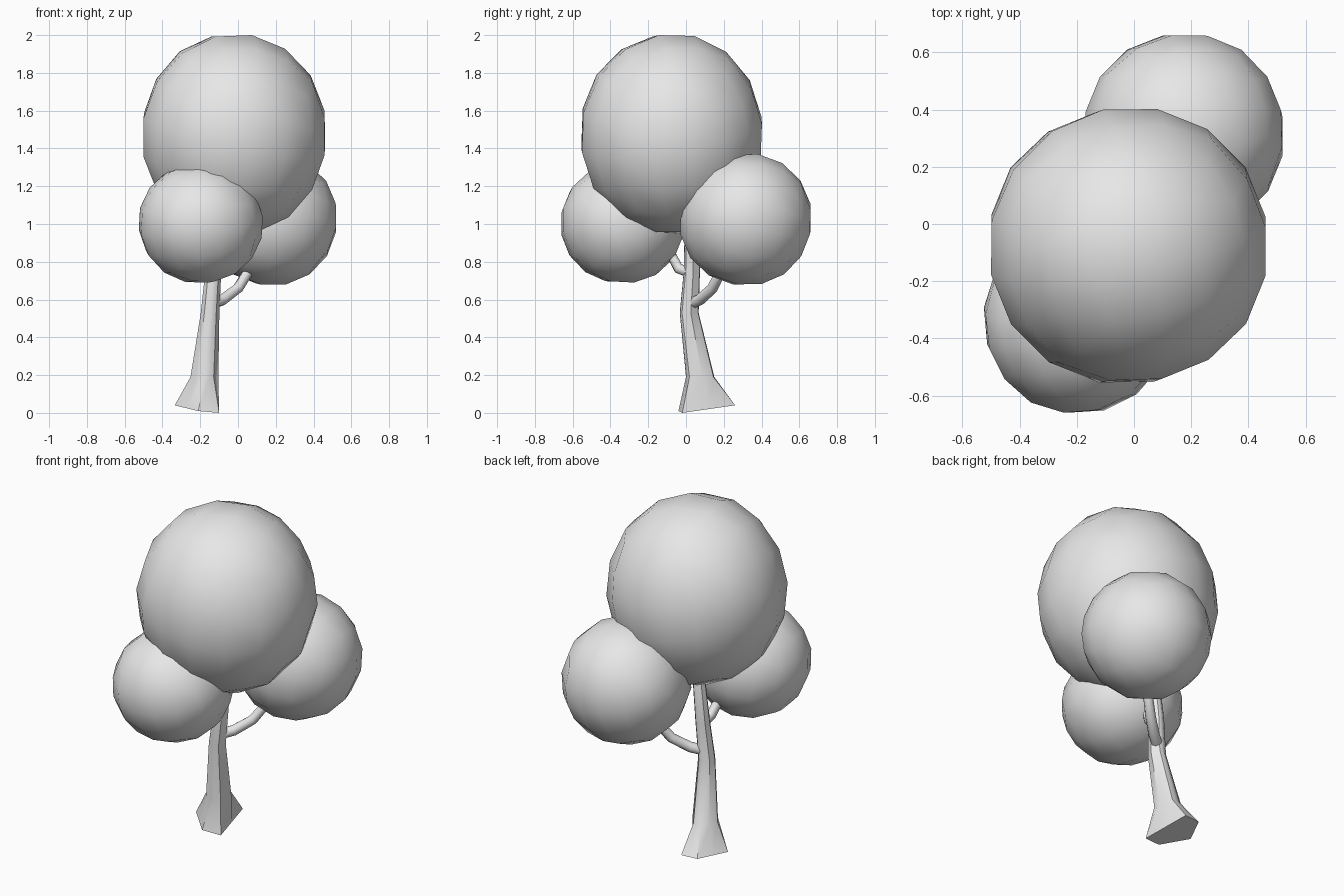
import bpy, bmesh, math
from mathutils import Vector, Euler

cube = bpy.data.objects.get("Cube")
if cube:
    bpy.data.objects.remove(cube, do_unlink=True)

grey = bpy.data.materials.new("plain_grey")
grey.use_nodes = True
grey.diffuse_color = (0.8, 0.8, 0.8, 1)
grey.node_tree.nodes["Principled BSDF"].inputs["Base Color"].default_value = (0.8, 0.8, 0.8, 1)


def finish(name, bm, angle):
    """Turn a bmesh into a smooth shaded object that keeps sharp edges."""
    bmesh.ops.recalc_face_normals(bm, faces=bm.faces)
    mesh = bpy.data.meshes.new(name)
    bm.to_mesh(mesh)
    bm.free()
    mesh.materials.append(grey)
    obj = bpy.data.objects.new(name, mesh)
    bpy.context.collection.objects.link(obj)
    bpy.ops.object.select_all(action='DESELECT')
    obj.select_set(True)
    bpy.context.view_layer.objects.active = obj
    bpy.ops.object.shade_smooth_by_angle(angle=math.radians(angle))
    return obj


def foliage(name, centre, size, tilt):
    """Ball made from a gridded cube, tilted and then fitted to its half sizes."""
    bm = bmesh.new()
    bmesh.ops.create_cube(bm, size=2)
    bmesh.ops.subdivide_edges(bm, edges=bm.edges[:], cuts=3, use_grid_fill=True)
    turn = Euler([math.radians(a) for a in tilt]).to_matrix()
    for v in bm.verts:
        v.co = turn @ Vector([math.tan(c * math.pi / 4) for c in v.co]).normalized()
    for axis in range(3):
        reach = max(v.co[axis] for v in bm.verts)
        for v in bm.verts:
            v.co[axis] = centre[axis] + v.co[axis] * size[axis] / reach
    return finish(name, bm, 60)


def loft(name, rings, angle):
    """Skin a list of equally sized rings of points and cap both ends."""
    bm = bmesh.new()
    loops = [[bm.verts.new(p) for p in ring] for ring in rings]
    n = len(loops[0])
    for low, high in zip(loops, loops[1:]):
        for i in range(n):
            j = (i + 1) % n
            bm.faces.new((low[i], low[j], high[j], high[i]))
    bm.faces.new(loops[0][::-1])
    bm.faces.new(loops[-1])
    return finish(name, bm, angle)


def branch(name, points, radii, sides=8):
    """Tapered limb following a path."""
    points = [Vector(p) for p in points]
    rings = []
    for k, p in enumerate(points):
        along = points[min(k + 1, len(points) - 1)] - points[max(k - 1, 0)]
        turn = along.to_track_quat('Z', 'Y')
        rings.append([p + turn @ Vector((radii[k] * math.cos(t), radii[k] * math.sin(t), 0))
                      for t in (2 * math.pi * i / sides for i in range(sides))])
    return loft(name, rings, 50)


# Crown of three balls
foliage("top_foliage", (-0.02, -0.076, 1.475), (0.48, 0.478, 0.525), (10, 9, 12))
foliage("front_foliage", (-0.197, -0.335, 1.005), (0.328, 0.325, 0.315), (8, -10, 15))
foliage("back_foliage", (0.175, 0.315, 1.025), (0.345, 0.345, 0.345), (-9, 11, 10))

# Trunk: five flared root tips rising into a rounder, bending stem
tips = [Vector(p) for p in ((-0.1, -0.02, 0), (-0.15, 0.26, 0.04), (-0.25, 0.25, 0.04),
                            (-0.335, 0.08, 0.04), (-0.21, -0.04, 0.01))]
base = []
for i, tip in enumerate(tips):
    base += [tip, (tip + tips[(i + 1) % len(tips)]) / 2]
middle = sum(tips, Vector()) / len(tips)
angles = [math.atan2(p.y - middle.y, p.x - middle.x) for p in base]
stem = [(-0.178, 0.075, 0.19, 0.075), (-0.148, 0.017, 0.53, 0.05),
        (-0.131, 0.031, 0.75, 0.043), (-0.11, 0.03, 0.95, 0.038), (-0.07, 0, 1.15, 0.03)]
rings = [base] + [[(x + r * math.cos(a), y + r * math.sin(a), z) for a in angles]
                  for x, y, z, r in stem]
loft("trunk", rings, 35)

# Branches into the two lower balls
branch("back_branch", [(-0.14, 0.03, 0.58), (-0.08, 0.075, 0.6), (0, 0.14, 0.66),
                       (0.05, 0.18, 0.74), (0.12, 0.25, 0.9)],
       [0.032, 0.031, 0.029, 0.027, 0.022])
branch("front_branch", [(-0.13, 0.03, 0.74), (-0.14, -0.04, 0.765), (-0.16, -0.08, 0.84),
                        (-0.18, -0.2, 1)],
       [0.03, 0.028, 0.026, 0.02])
